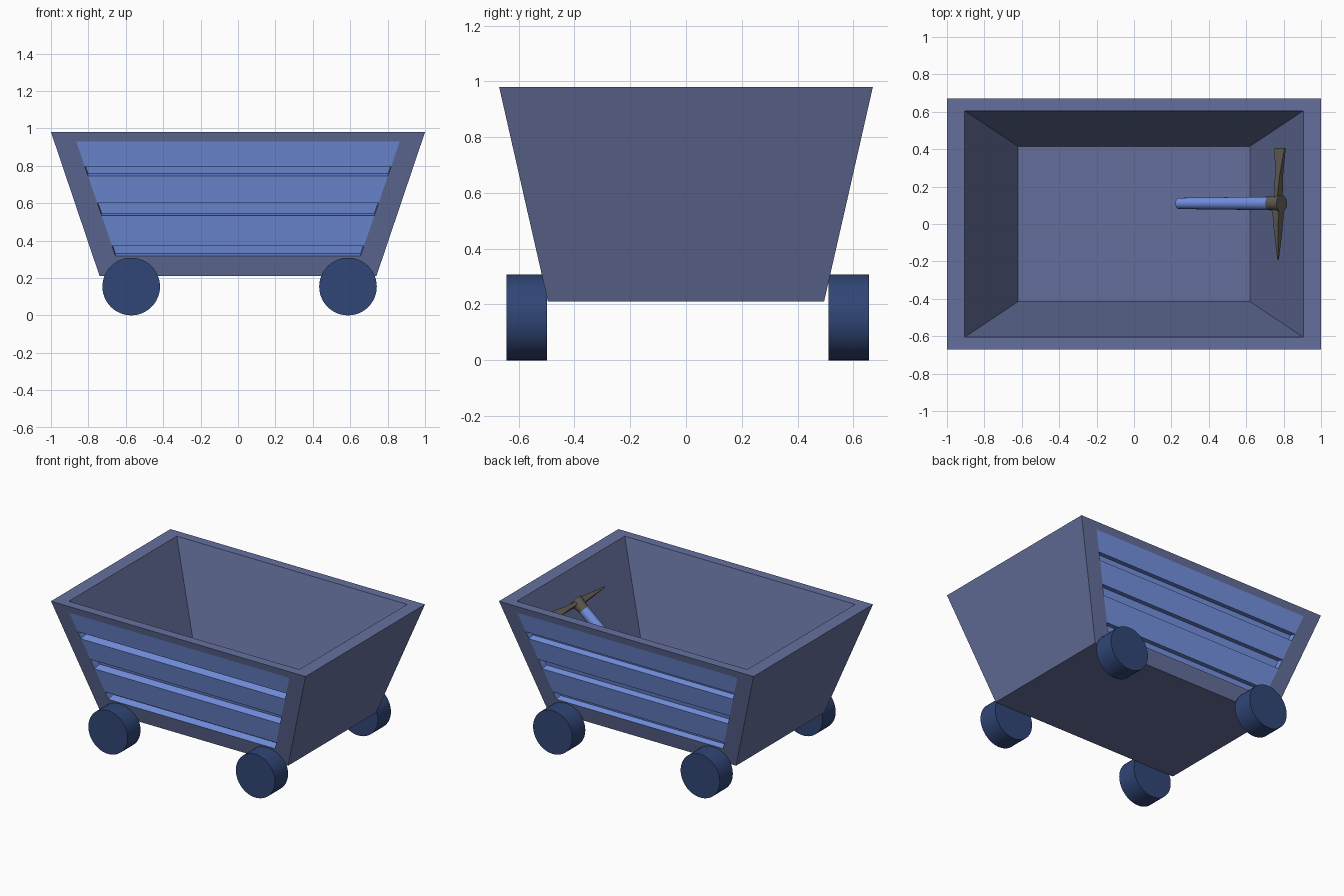
import bpy, bmesh, math
from mathutils import Vector, Matrix

if "Cube" in bpy.data.objects:
    bpy.data.objects.remove(bpy.data.objects["Cube"])


def material(name, rgb):
    m = bpy.data.materials.new(name)
    m.diffuse_color = (*rgb, 1)
    m.use_nodes = True
    m.node_tree.nodes["Principled BSDF"].inputs["Base Color"].default_value = m.diffuse_color
    return m


STEEL = material("steel_blue", (0.130, 0.163, 0.335))
PLANK = material("plank_blue", (0.174, 0.287, 0.760))
DARK = material("wheel_blue", (0.030, 0.061, 0.181))
IRON = material("iron", (0.115, 0.105, 0.085))


def finish(bm, name, *mats):
    me = bpy.data.meshes.new(name)
    bm.to_mesh(me)
    bm.free()
    ob = bpy.data.objects.new(name, me)
    bpy.context.collection.objects.link(ob)
    for m in mats:
        me.materials.append(m)
    return ob


def face(bm, pts, hint, mat=0):
    """Add a polygon whose normal points along hint."""
    f = bm.faces.new([bm.verts.new(p) for p in pts])
    f.normal_update()
    if f.normal.dot(Vector(hint)) < 0:
        f.normal_flip()
    f.material_index = mat


def rect(hx, hy, z):
    return [(-hx, -hy, z), (hx, -hy, z), (hx, hy, z), (-hx, hy, z)]


# Cart tub: tapered shell with plank panels on the long sides
Z0, Z1 = 0.21, 0.98
LEAN = 0.2273
bm = bmesh.new()
bot, top = rect(0.74, 0.495, Z0), rect(1.0, 0.67, Z1)
rim, floor = rect(0.905, 0.605, Z1), rect(0.62, 0.415, 0.25)
out = [(0, -1, 0), (1, 0, 0), (0, 1, 0), (-1, 0, 0)]
for i in range(4):
    j = (i + 1) % 4
    face(bm, [top[i], top[j], rim[j], rim[i]], (0, 0, 1))
    face(bm, [rim[i], rim[j], floor[j], floor[i]], -Vector(out[i]))
    if i % 2:
        face(bm, [bot[i], bot[j], top[j], top[i]], out[i])
face(bm, floor, (0, 0, 1))
face(bm, bot, (0, 0, -1))

PT, PB = 0.93, 0.318
GROOVES = [(0.795, 0.745), (0.60, 0.533), (0.37, PB)]


def panel_half(z):
    return 0.865 - (PT - z) * 0.343


for s, deep in ((-1, 0.055), (1, 0.045)):
    def wall(x, z, depth=0.0):
        """Point on the leaning wall, sunk at right angles to it."""
        return (x, s * (0.495 + (z - Z0) * LEAN - depth), z + depth * LEAN)

    def strip(za, da, zb, db, hint):
        a, b = panel_half(za), panel_half(zb)
        face(bm, [wall(-a, za, da), wall(a, za, da),
                  wall(b, zb, db), wall(-b, zb, db)], hint, 1)

    # Plain frame around the panel
    outer = [wall(-0.74, Z0), wall(0.74, Z0), wall(1, Z1), wall(-1, Z1)]
    a, b = panel_half(PB), panel_half(PT)
    inner = [wall(-a, PB), wall(a, PB), wall(b, PT), wall(-b, PT)]
    for i in range(4):
        j = (i + 1) % 4
        face(bm, [outer[i], outer[j], inner[j], inner[i]], (0, s, 0))
    # Planks separated by square grooves
    z = PT
    for hi, lo in GROOVES:
        strip(z, 0, hi, 0, (0, s, 0))
        prof = [(hi, 0), (hi, deep), (lo, deep), (lo, 0)]
        for p, q, hint in zip(prof, prof[1:],
                              [(0, 0, -1), (0, s, 0), (0, 0, 1)]):
            strip(*p, *q, hint)
        for e in (-1, 1):
            face(bm, [wall(e * panel_half(pz), pz, d) for pz, d in prof],
                 (-e, 0, 0), 1)
        z = lo
bmesh.ops.remove_doubles(bm, verts=bm.verts, dist=1e-5)
finish(bm, "cart_tub", STEEL, PLANK)


def cone(name, p, q, r1, r2, mat, sides=32):
    """Smooth-sided cylinder or cone running from p to q."""
    p, q = Vector(p), Vector(q)
    bm = bmesh.new()
    rot = (q - p).to_track_quat('Z', 'Y').to_matrix().to_4x4()
    bmesh.ops.create_cone(bm, cap_ends=True, segments=sides, radius1=r1,
                          radius2=r2, depth=(q - p).length,
                          matrix=Matrix.Translation((p + q) / 2) @ rot)
    for f in bm.faces:
        f.smooth = len(f.verts) == 4
    for e in bm.edges:
        e.smooth = all(f.smooth for f in e.link_faces)
    return finish(bm, name, mat)


# Wheels
for end, x in (("left", -0.571), ("right", 0.588)):
    for side, y in (("front", -0.571), ("back", 0.583)):
        cone(f"wheel_{side}_{end}", (x, y - 0.073, 0.154),
             (x, y + 0.073, 0.154), 0.154, 0.154, DARK, 48)

# Pickaxe leaning on the right inner wall
base, tip = Vector((0.24, 0.11, 0.385)), Vector((0.79, 0.11, 0.83))
u = (tip - base).normalized()
v = Vector((-u.z, 0, u.x))
neck = tip - u * 0.085
cone("pick_handle", base, neck, 0.030, 0.036, PLANK, 32)
cone("pick_collar", neck, tip, 0.036, 0.045, IRON, 32)


def arm(name, sections):
    """Tapered blade lofted through (y, axis shift, half width, half thickness)."""
    bm = bmesh.new()
    mid = tip - u * 0.025
    rings = []
    for y, sh, w, t in sections:
        c = Vector((mid.x, y, mid.z)) + u * sh
        rings.append([bm.verts.new(c + u * w * a + v * t * b)
                      for a, b in ((-1, -1), (1, -1), (1, 1), (-1, 1))])
    for r0, r1 in zip(rings, rings[1:]):
        for i in range(4):
            j = (i + 1) % 4
            bm.faces.new((r0[i], r0[j], r1[j], r1[i]))
    bm.faces.new(rings[0])
    bm.faces.new(rings[-1])
    bmesh.ops.recalc_face_normals(bm, faces=bm.faces)
    finish(bm, name, IRON)


arm("pick_chisel", [(0.11, 0, 0.010, 0.025), (0.26, 0.006, 0.016, 0.015),
                    (0.405, 0.014, 0.034, 0.005)])
arm("pick_spike", [(0.11, 0, 0.024, 0.026), (-0.04, 0, 0.014, 0.018),
                   (-0.19, 0, 0.003, 0.003)])
